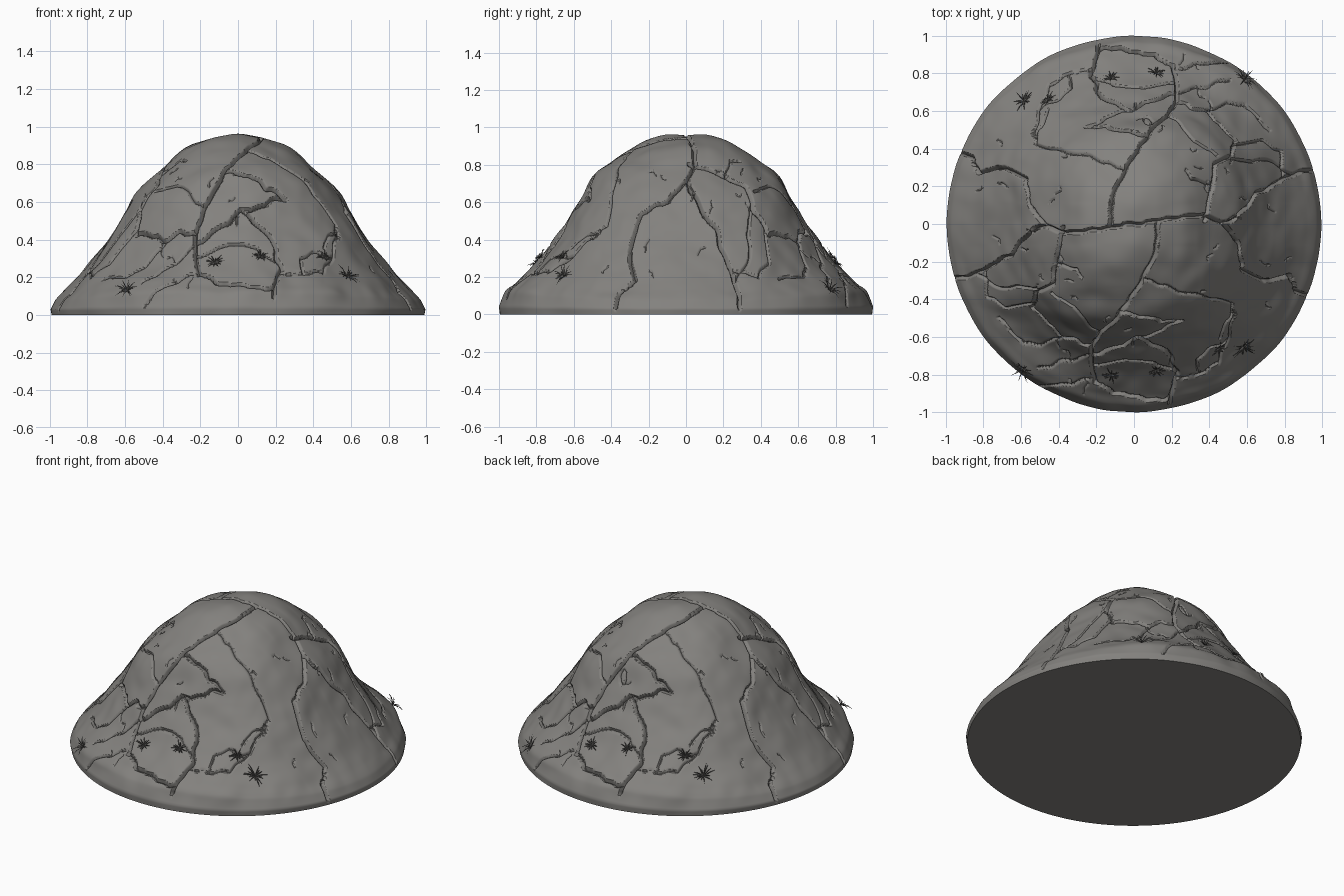
import bpy, math, random
from mathutils import Vector, kdtree, noise

if "Cube" in bpy.data.objects:
    bpy.data.objects.remove(bpy.data.objects["Cube"])

random.seed(4)

# Dome outlines (radius, height): along x, and along y
SIDE = [(0, .957), (.15, .94), (.3, .875), (.43, .755), (.55, .61), (.645, .475), (.725, .36),
        (.825, .235), (.915, .135), (.97, .075), (.995, .03), (.99, 0)]
FRONT = [(0, .957), (.12, .952), (.27, .9), (.4, .815), (.5, .73), (.57, .61), (.66, .465),
         (.77, .315), (.91, .175), (.97, .12), (1, .04), (.995, 0)]
CUM = [0]
for a, b in zip(SIDE, SIDE[1:]):
    CUM.append(CUM[-1] + math.dist(a, b))
CUM = [c / CUM[-1] for c in CUM]
STEPS = 600


def tabulate(pts):
    """Smooth curve through the points, as a lookup table of radius and height."""
    def tan(k, c):
        if k == 0:
            return (pts[1][0] / CUM[1], 0)[c]
        if k >= len(pts) - 2:
            k = len(pts) - 2
        return (pts[k + 1][c] - pts[k - 1][c]) / (CUM[k + 1] - CUM[k - 1])
    out, i = [], 0
    for m in range(STEPS + 1):
        s = m / STEPS
        while i < len(CUM) - 2 and CUM[i + 1] < s:
            i += 1
        h = CUM[i + 1] - CUM[i]
        t = (s - CUM[i]) / h
        row = []
        for c in (0, 1):
            a, b = pts[i][c], pts[i + 1][c]
            if i >= 9:
                row.append(a + (b - a) * t)
            else:
                row.append((2*t**3 - 3*t*t + 1) * a + (t**3 - 2*t*t + t) * h * tan(i, c)
                           + (3*t*t - 2*t**3) * b + (t**3 - t*t) * h * tan(i + 1, c))
        out.append(row)
    return out


TS, TF = tabulate(SIDE), tabulate(FRONT)


def profile(s, ang):
    w = math.sin(ang) ** 2
    bulge = 1 + .045 * math.sin(2 * ang) ** 2 * math.sin(math.pi * min(1, s / CUM[10])) ** 2
    f = min(s * STEPS, STEPS - .001)
    k = int(f)
    t = f - k

    def mix(k):
        return ((TS[k][0] * (1 - w) + TF[k][0] * w) * bulge, TS[k][1] * (1 - w) + TF[k][1] * w)
    a, b = mix(k), mix(k + 1)
    return a[0] + (b[0] - a[0]) * t, a[1] + (b[1] - a[1]) * t, b[0] - a[0], b[1] - a[1]


def surface(s, ang):
    """Point and outward normal, with mild rock unevenness."""
    r, z, dr, dz = profile(s, ang)
    c, sn = math.cos(ang), math.sin(ang)
    p = Vector((r * c, r * sn, z))
    n = Vector((-dz * c, -dz * sn, dr)).normalized()
    q = Vector((-p.x, -p.y, p.z))
    off = noise.noise(p * 4) + noise.noise(q * 4) + .4 * (noise.noise(p * 9) + noise.noise(q * 9))
    return p + n * off * .013 * min(1, z / .12), n


def on_dome(x, y):
    ang, r = math.atan2(y, x), math.hypot(x, y)
    lo, hi = 0, CUM[10]
    for _ in range(14):
        m = (lo + hi) / 2
        if profile(m, ang)[0] < r:
            lo = m
        else:
            hi = m
    return surface(lo, ang)


# Crack paths seen from above, half of them; the rest are turned by 180 degrees
MAJOR = [
    [(0, 0), (.2, .03), (.37, .05), (.47, 0), (.56, .06), (.65, .16), (.74, .2), (.85, .27), (.96, .29)],
    [(.13, .02), (.13, -.1), (.08, -.24), (0, -.37), (-.12, -.52), (-.22, -.63), (-.23, -.72), (-.21, -.84)],
    [(.47, 0), (.55, -.1), (.58, -.25), (.68, -.3), (.83, -.28), (.87, -.36), (.92, -.38)],
    [(-.38, -.01), (-.41, -.15), (-.43, -.32), (-.52, -.36), (-.53, -.45), (-.46, -.53), (-.38, -.6), (-.23, -.65)],
    [(-.08, -.47), (.05, -.49), (.15, -.52), (.25, -.52), (.15, -.57), (0, -.62), (-.1, -.66), (-.22, -.69)],
    [(.02, -.61), (.12, -.65), (.2, -.71), (.23, -.8), (.2, -.88), (.18, -.96)],
    [(-.21, -.84), (-.1, -.9), (.14, -.95), (.19, -.92)],
]
MINOR = [
    [(.05, -.3), (.2, -.35), (.38, -.39), (.53, -.42), (.5, -.5), (.44, -.6)],
    [(-.42, -.22), (-.3, -.23), (-.27, -.28)],
    [(-.5, -.34), (-.7, -.33), (-.84, -.27)],
    [(-.79, -.25), (-.78, -.38), (-.68, -.44), (-.53, -.42)],
    [(-.5, -.86), (-.35, -.85), (-.21, -.82)],
    [(-.72, -.5), (-.6, -.63), (-.5, -.65), (-.38, -.6)],
    [(.22, -.83), (.35, -.8), (.45, -.73), (.5, -.6), (.53, -.45)],
    [(-.43, -.36), (-.3, -.46), (-.18, -.58)],
    [(-.22, -.75), (-.05, -.73), (.1, -.73), (.21, -.77)],
    [(.35, -.8), (.33, -.72), (.4, -.66), (.5, -.6)],
    [(-.5, -.76), (-.38, -.74), (-.23, -.7)],
]
NICKS = []
for _ in range(24):  # short scattered nicks
    a, r, d = random.uniform(-math.pi, 0), random.uniform(.4, .92), random.uniform(0, 6.28)
    x, y, l = r * math.cos(a), r * math.sin(a), random.uniform(.015, .035)
    NICKS.append([(x, y), (x + l * math.cos(d), y + l * math.sin(d)),
                  (x + 1.8 * l * math.cos(d + .4), y + 1.8 * l * math.sin(d + .4))])

samples = []


def trace(path, width, depth, turns=(1, -1)):
    for sg in turns:
        for (x0, y0), (x1, y1) in zip(path, path[1:]):
            k = max(2, int(math.hypot(x1 - x0, y1 - y0) / .003))
            for i in range(k):
                x, y = x0 + (x1 - x0) * i / k, y0 + (y1 - y0) * i / k
                jx = noise.noise(Vector((x * 14, y * 14, 0))) * .018
                jy = noise.noise(Vector((x * 14, y * 14, 7))) * .018
                p, _ = on_dome(sg * (x + jx), sg * (y + jy))
                samples.append((p, width, depth))


for path in MAJOR:
    trace(path, .012, .026)
for path in MINOR:
    trace(path, .009, .014)
for path in NICKS:
    trace(path, .006, .008)
ring = [(.07 + .022 * math.cos(i * .7854), .55 + .022 * math.sin(i * .7854)) for i in range(9)]
trace(ring, .008, .012, (1,))

tree = kdtree.KDTree(len(samples))
for i, smp in enumerate(samples):
    tree.insert(smp[0], i)
tree.balance()


def material(name, col):
    m = bpy.data.materials.new(name)
    m.diffuse_color = (*col, 1)
    m.use_nodes = True
    m.node_tree.nodes["Principled BSDF"].inputs["Base Color"].default_value = m.diffuse_color
    return m


stone = material("grey stone", (.228, .221, .209))
dark = material("dark grass", (.1, .097, .092))


def make(name, verts, faces, mat):
    me = bpy.data.meshes.new(name)
    me.from_pydata(verts, [], faces)
    me.materials.append(mat)
    ob = bpy.data.objects.new(name, me)
    bpy.context.collection.objects.link(ob)
    return ob


# Cracked dome: square grid wrapped onto the round mound, grooves pressed in
N = 368
verts, faces = [], []
for j in range(N + 1):
    for i in range(N + 1):
        u, v = 2 * i / N - 1, 2 * j / N - 1
        s = max(abs(u), abs(v))
        if s == 0:
            ang = 0
        elif abs(u) >= abs(v):
            ang = math.pi / 4 * v / u + (math.pi if u < 0 else 0)
        else:
            ang = math.pi / 2 - math.pi / 4 * u / v + (math.pi if v < 0 else 0)
        p, n = surface(s, ang)
        c, k, d = tree.find(p)
        w, depth = samples[k][1:]
        if d < w and p.z > .004:
            if d < .0042:  # pull the nearest points onto the crack line
                p, d = c.copy(), 0
            p = p - n * depth * min(1, 1.15 * (1 - d / w)) * min(1, p.z / .05)
        verts.append(p)
W = N + 1
for j in range(N):
    for i in range(N):
        a = j * W + i
        faces.append((a, a + 1, a + W + 1, a + W))
rim = [i for i in range(N)] + [j * W + N for j in range(N)]
rim += [N * W + i for i in range(N, 0, -1)] + [j * W for j in range(N, 0, -1)]
faces.append(rim[::-1])  # flat underside
dome = make("cracked_dome", verts, faces, stone)
bpy.context.view_layer.objects.active = dome
dome.select_set(True)
bpy.ops.object.shade_smooth_by_angle(angle=math.radians(40))

# Grass tufts: thin bent blades fanning out of the cracks
gv, gf = [], []


def blade(base, d, up, length, wid):
    side = d.cross(up).normalized()
    o = len(gv)
    for t, lift, k in ((0, 0, 1), (.55, .01, .8)):
        c = base + d * length * t + up * lift
        gv.extend([c - side * wid * k, c + side * wid * k, c + up * wid * 1.2 * k])
    gv.append(base + d * length + up * .004)
    for i in range(3):
        j = (i + 1) % 3
        gf.append((o + i, o + j, o + 3 + j, o + 3 + i))
        gf.append((o + 3 + i, o + 3 + j, o + 6))


for x, y, size in ((.58, -.65, .085), (-.58, -.76, .085), (-.12, -.8, .06), (.12, -.77, .055), (.45, -.65, .055)):
    for sg in (1, -1):
        p, n = on_dome(sg * x, sg * y)
        t1 = n.cross(Vector((0, 0, 1))).normalized()
        t2 = t1.cross(n)
        for i in range(18):
            a = i * 6.283 / 18 + random.uniform(-.2, .2)
            d = t1 * math.cos(a) - t2 * math.sin(a) * .75 + n * random.uniform(.08, .4)
            blade(p, d.normalized(), n, size * random.uniform(.5, 1.05), .003)
make("grass_tufts", gv, gf, dark)
